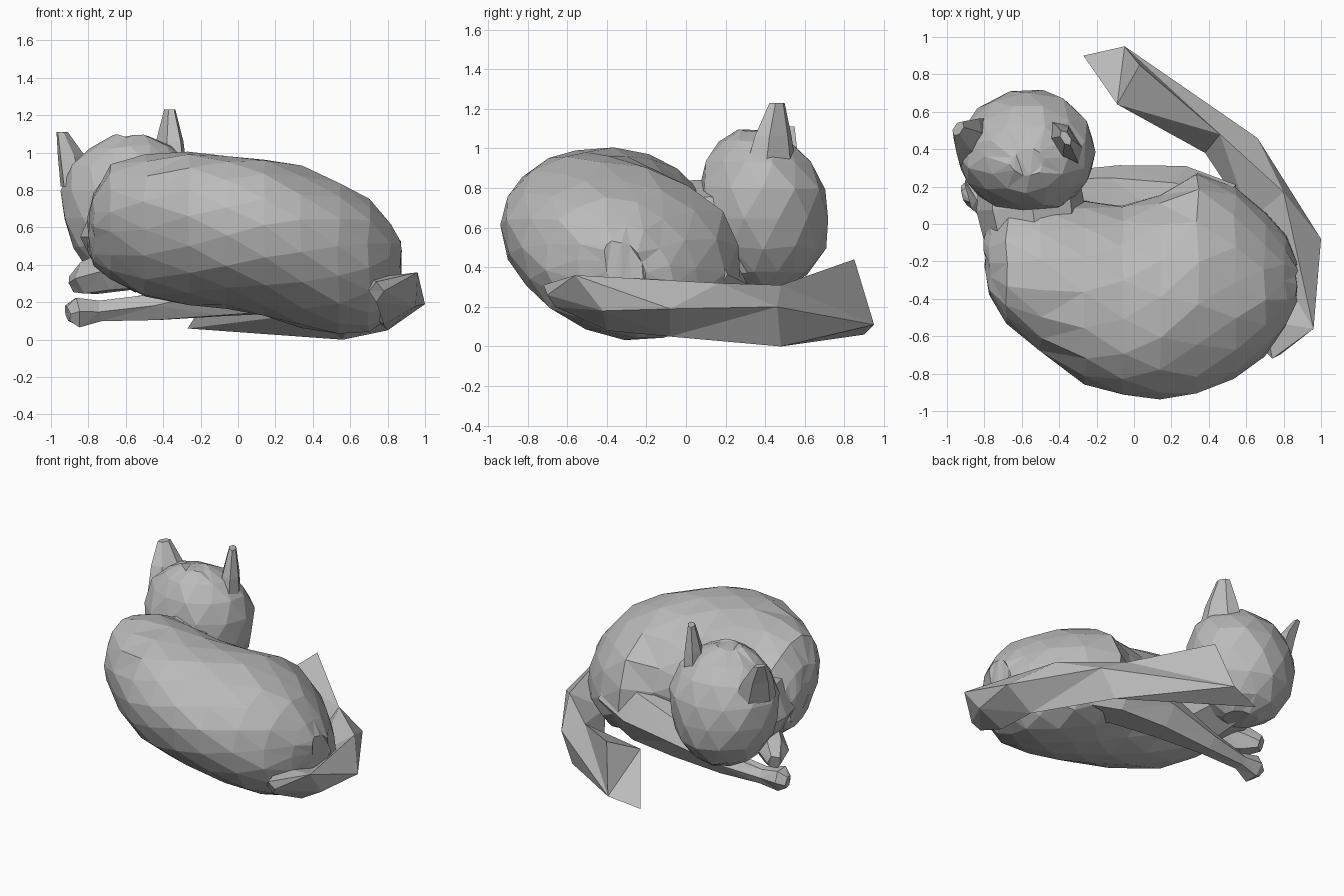
import bpy, bmesh, random
from math import cos, sin, pi
from mathutils import Vector

random.seed(4)
if "Cube" in bpy.data.objects:
    bpy.data.objects.remove(bpy.data.objects["Cube"])

grey = bpy.data.materials.new("clay grey")
grey.use_nodes = True
colour = (0.5, 0.5, 0.5, 1)
grey.diffuse_color = colour
grey.node_tree.nodes["Principled BSDF"].inputs["Base Color"].default_value = colour


def loft(name, rings, jitter=0.0):
    """Skin equal-sized rings of points into a closed, triangulated, flat-faced solid."""
    bm = bmesh.new()
    loops = [[bm.verts.new(Vector(p) + Vector([random.uniform(-jitter, jitter) for _ in range(3)]))
              for p in ring] for ring in rings]
    n = len(loops[0])
    for a, b in zip(loops, loops[1:]):
        for i in range(n):
            bm.faces.new((a[i], a[(i + 1) % n], b[(i + 1) % n], b[i]))
    for end in (loops[0], loops[-1]):
        bm.faces.new(end)
    bmesh.ops.triangulate(bm, faces=bm.faces[:])
    bmesh.ops.recalc_face_normals(bm, faces=bm.faces[:])
    mesh = bpy.data.meshes.new(name)
    bm.to_mesh(mesh)
    bm.free()
    mesh.materials.append(grey)
    obj = bpy.data.objects.new(name, mesh)
    bpy.context.collection.objects.link(obj)
    return obj


def oval(n, half_turn=0.0):
    return [(cos(2 * pi * (i + half_turn) / n), sin(2 * pi * (i + half_turn) / n)) for i in range(n)]


def limb(name, path, sides=6):
    """Tapered limb through (x, y, z, radius) stations."""
    pts = [Vector(p[:3]) for p in path]
    rings = []
    for i, p in enumerate(pts):
        along = (pts[min(i + 1, len(pts) - 1)] - pts[max(i - 1, 0)]).normalized()
        side = along.cross(Vector((0, 0, 1))).normalized()
        up = side.cross(along)
        rings.append([p + (side * c + up * s) * path[i][3] for c, s in oval(sides)])
    return loft(name, rings, 0.008)


# Curled body: sections along x as (x, y min, y max, z min, z max)
body = [(-0.80, -0.25, -0.02, 0.48, 0.66), (-0.77, -0.38, 0.04, 0.40, 0.78),
        (-0.68, -0.53, 0.12, 0.33, 0.93), (-0.50, -0.69, 0.14, 0.23, 0.99),
        (-0.26, -0.86, 0.12, 0.19, 1.0), (-0.06, -0.92, 0.10, 0.17, 0.98),
        (0.14, -0.94, 0.15, 0.13, 0.96), (0.34, -0.91, 0.28, 0.06, 0.92),
        (0.54, -0.83, 0.20, 0.03, 0.84), (0.70, -0.71, 0.06, 0.05, 0.74),
        (0.81, -0.55, -0.06, 0.12, 0.62), (0.87, -0.42, -0.2, 0.28, 0.52)]
loft("body", [[(x, (y0 + y1) / 2 + c * (y1 - y0) / 2, (z0 + z1) / 2 + s * (z1 - z0) / 2 - 0.06 * c)
               for c, s in oval(16, k % 2 / 2)] for k, (x, y0, y1, z0, z1) in enumerate(body)], 0.008)

# Head: sections up z as (z, x min, x max, y min, y max)
head = [(0.30, -0.68, -0.44, 0.30, 0.50), (0.37, -0.80, -0.35, 0.17, 0.62),
        (0.50, -0.89, -0.26, 0.08, 0.70), (0.65, -0.94, -0.21, 0.05, 0.72),
        (0.80, -0.95, -0.20, 0.06, 0.71), (0.93, -0.89, -0.26, 0.10, 0.64),
        (1.03, -0.79, -0.36, 0.17, 0.54), (1.09, -0.66, -0.48, 0.26, 0.40)]
loft("head", [[((x0 + x1) / 2 + c * (x1 - x0) / 2, (y0 + y1) / 2 + s * (y1 - y0) / 2, z)
               for c, s in oval(12, k % 2 / 2)] for k, (z, x0, x1, y0, y1) in enumerate(head)], 0.01)


def ear(name, base, mid, tip, across):
    """Flattened ear, widest along the across direction."""
    across = Vector(across).normalized()
    thick = across.cross(Vector((0, 0, 1))).normalized()
    loft(name, [[Vector(p) + across * c * w + thick * s * t for c, s in oval(6)]
                for p, w, t in ((base, 0.15, 0.08), (mid, 0.11, 0.06), (tip, 0.045, 0.025))])


ear("left_ear", (-0.37, 0.43, 0.90), (-0.365, 0.44, 1.06), (-0.365, 0.46, 1.23), (-0.5, 0.8, 0))
ear("right_ear", (-0.85, 0.44, 0.82), (-0.89, 0.47, 0.98), (-0.94, 0.51, 1.11), (0.5, 0.8, 0))

# Tucked legs and neck
limb("hind_leg", [(0.42, 0.0, 0.36, 0.24), (0.22, 0.12, 0.32, 0.2), (-0.1, 0.17, 0.26, 0.15),
                  (-0.45, 0.19, 0.18, 0.08), (-0.74, 0.18, 0.15, 0.06), (-0.86, 0.16, 0.15, 0.09),
                  (-0.91, 0.15, 0.14, 0.05)])
limb("front_leg", [(-0.45, -0.05, 0.42, 0.16), (-0.68, 0.06, 0.36, 0.12),
                   (-0.8, 0.16, 0.33, 0.1), (-0.87, 0.24, 0.3, 0.05)])
limb("neck", [(-0.5, -0.2, 0.55, 0.27), (-0.55, 0.1, 0.55, 0.29), (-0.57, 0.35, 0.55, 0.25)], 8)

# Four-sided tail swept round the left side: top, outer, bottom and inner edge of each section
loft("tail", [[(0.74, -0.72, 0.31), (0.78, -0.70, 0.26), (0.74, -0.66, 0.2), (0.7, -0.68, 0.26)],
              [(0.96, -0.56, 0.36), (0.95, -0.42, 0.18), (0.78, -0.40, 0.08), (0.70, -0.52, 0.33)],
              [(0.80, 0.17, 0.32), (1.0, -0.08, 0.19), (0.80, -0.08, 0.05), (0.62, 0.02, 0.2)],
              [(0.46, 0.48, 0.31), (0.66, 0.46, 0.2), (0.56, 0.48, 0.0), (0.38, 0.38, 0.14)],
              [(0.03, 0.85, 0.44), (-0.05, 0.95, 0.11), (-0.27, 0.90, 0.06), (-0.09, 0.64, 0.34)]])
